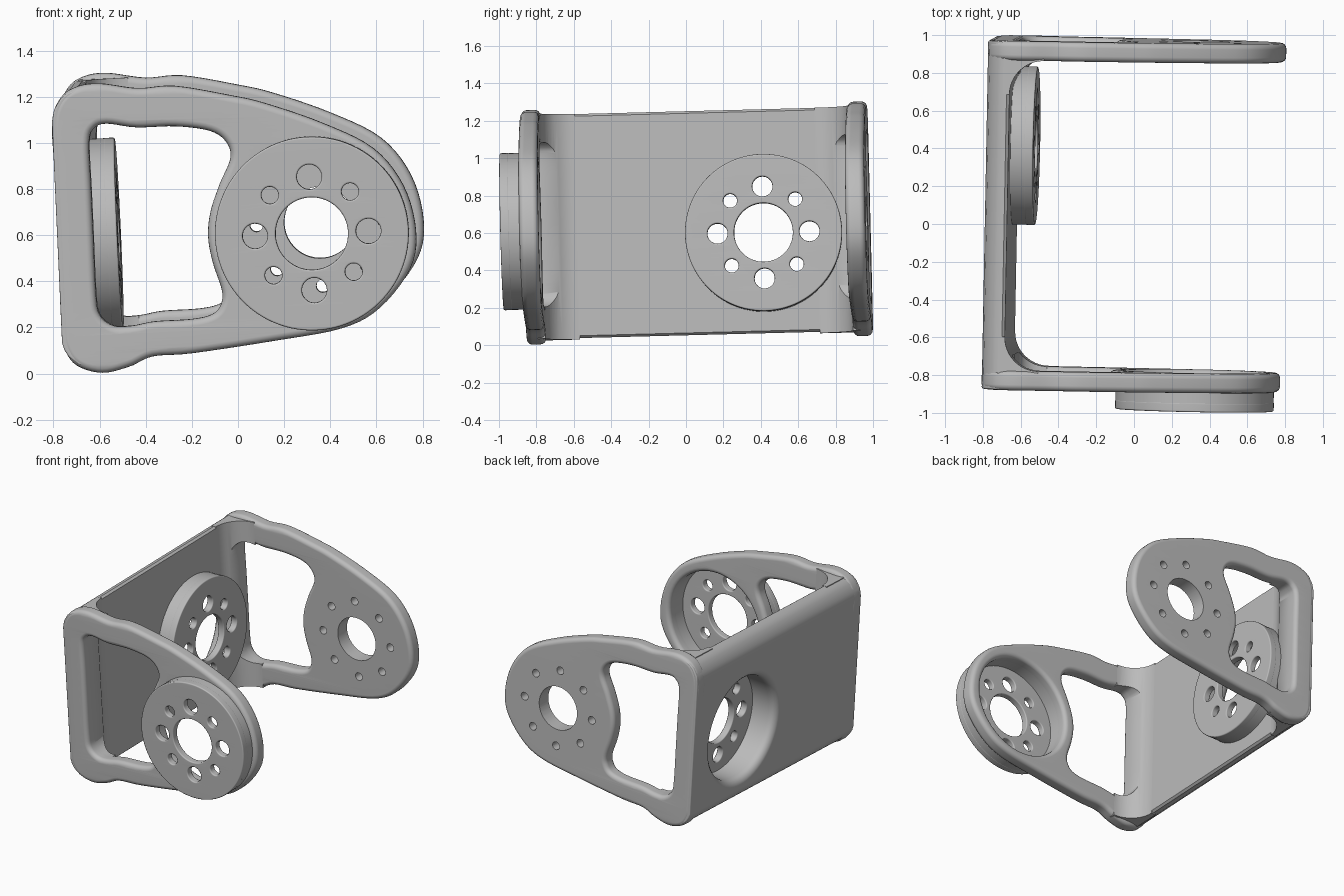
import bpy, bmesh
from math import sin, cos, pi
from mathutils import Matrix, Vector, Euler

if "Cube" in bpy.data.objects:
    bpy.data.objects.remove(bpy.data.objects["Cube"])

grey = bpy.data.materials.new("plain_grey")
grey.use_nodes = True
grey.diffuse_color = (0.5, 0.5, 0.5, 1)
grey.node_tree.nodes["Principled BSDF"].inputs["Base Color"].default_value = (0.5, 0.5, 0.5, 1)

# The whole bracket sits slightly tilted
TILT = Matrix.Translation((0, 0, 0.65)) @ Euler((0.026, -0.045, -0.02)).to_matrix().to_4x4()
WALL_OUT, WALL_IN = -0.768, -0.645
ARM_MID, ARM_HALF, MID = 0.8735, 0.0515, 0.0475
HUB_Z = -0.033


def side_frame(y):
    """Profile in x and z, thickness along y."""
    return Matrix.Translation((0, y, 0)) @ Matrix.Rotation(pi / 2, 4, 'X')


def wall_frame(x):
    """Profile in y and z, thickness along x."""
    return Matrix(((0, 0, 1, x), (1, 0, 0, 0), (0, 1, 0, 0), (0, 0, 0, 1)))


def circle(cx, cy, r, n=64):
    return [(cx + r * cos(2 * pi * i / n), cy + r * sin(2 * pi * i / n)) for i in range(n)]


def smooth(pts, n=5):
    """Closed rounded loop through the points."""
    p = [Vector(q) for q in pts]
    out = []
    for i in range(len(p)):
        a, b, c, d = p[i - 1], p[i], p[(i + 1) % len(p)], p[(i + 2) % len(p)]
        for k in range(n):
            t = k / n
            out.append(0.5 * (2 * b + (c - a) * t + (2 * a - 5 * b + 4 * c - d) * t * t
                              + (3 * b - a - 3 * c + d) * t ** 3))
    return out


def add_mesh(name, mesh, frame):
    mesh.name = name
    mesh.transform(TILT @ frame)
    if not mesh.materials:
        mesh.materials.append(grey)
    ob = bpy.data.objects.new(name, mesh)
    bpy.context.collection.objects.link(ob)
    return ob


def plate(name, loops, half, bevel, frame):
    """Flat plate with holes and rounded rims."""
    cu = bpy.data.curves.new(name, 'CURVE')
    cu.dimensions, cu.fill_mode = '2D', 'BOTH'
    cu.extrude, cu.bevel_depth, cu.bevel_resolution = half - bevel, bevel, 3
    cu.offset = -bevel
    for loop in loops:
        sp = cu.splines.new('POLY')
        sp.points.add(len(loop) - 1)
        for pt, q in zip(sp.points, loop):
            pt.co = (q[0], q[1], 0, 1)
        sp.use_cyclic_u = True
    tmp = bpy.data.objects.new(name + "_curve", cu)
    bpy.context.collection.objects.link(tmp)
    dg = bpy.context.evaluated_depsgraph_get()
    mesh = bpy.data.meshes.new_from_object(tmp.evaluated_get(dg))
    bpy.data.objects.remove(tmp)
    bm = bmesh.new()
    bm.from_mesh(mesh)
    bmesh.ops.remove_doubles(bm, verts=bm.verts, dist=0.00005)
    bmesh.ops.recalc_face_normals(bm, faces=bm.faces)
    bm.to_mesh(mesh)
    bm.free()
    return add_mesh(name, mesh, frame)


def lathe(name, profile, frame):
    """Turned solid; the profile runs from axis to axis as radius, height."""
    bm = bmesh.new()
    vs = [bm.verts.new((r, 0, h)) for r, h in profile]
    es = [bm.edges.new(e) for e in zip(vs, vs[1:])]
    bmesh.ops.spin(bm, geom=vs + es, cent=(0, 0, 0), axis=(0, 0, 1), angle=2 * pi, steps=64)
    bmesh.ops.remove_doubles(bm, verts=bm.verts, dist=0.0001)
    bmesh.ops.recalc_face_normals(bm, faces=bm.faces)
    mesh = bpy.data.meshes.new(name)
    bm.to_mesh(mesh)
    bm.free()
    return add_mesh(name, mesh, frame)


def cut(ob, cutter):
    mod = ob.modifiers.new("cut", 'BOOLEAN')
    mod.operation, mod.solver, mod.object = 'DIFFERENCE', 'EXACT', cutter
    dg = bpy.context.evaluated_depsgraph_get()
    mesh = bpy.data.meshes.new_from_object(ob.evaluated_get(dg))
    ob.modifiers.clear()
    ob.data = mesh


outline = smooth([
    (-.768, .3), (-.768, .5), (-.727, .6), (-.656, .645), (-.555, .655), (-.391, .627),
    (-.231, .63), (.007, .579), (.156, .538), (.402, .441), (.617, .322), (.74, .156),
    (.786, -.042), (.754, -.206), (.616, -.37), (.447, -.452), (.145, -.494), (-.208, -.531),
    (-.378, -.537), (-.48, -.576), (-.6, -.598), (-.71, -.561), (-.76, -.483),
    (-.768, -.38), (-.768, -.1)])
window = smooth([
    (-.612, .2), (-.612, .4), (-.589, .461), (-.533, .48), (-.404, .458), (-.234, .455),
    (-.085, .428), (-.017, .375), (-.004, .304), (-.055, .196), (-.1, .078), (-.115, -.03),
    (-.1, -.142), (-.066, -.264), (-.073, -.324), (-.11, -.365), (-.2, -.383), (-.362, -.386),
    (-.462, -.4), (-.543, -.396), (-.6, -.346), (-.612, -.25), (-.612, 0)])
HUB = (0.337, HUB_Z)
parts = []

# Arms: the front one opens into the hub cup, the back one is drilled
front_arm = plate("front_arm", [outline, window, circle(*HUB, .365)], ARM_HALF, .03,
                  side_frame(MID - ARM_MID))
back_arm = plate("back_arm", [outline, window], ARM_HALF, .03, side_frame(MID + ARM_MID))
drills = [circle(*HUB, .155)] + [
    circle(HUB[0] + .275 * cos(k * pi / 4), HUB[1] + .275 * sin(k * pi / 4), .028, 24)
    for k in range(8)]
drill_cutter = plate("drill_cutter", drills, .2, 0, side_frame(MID + ARM_MID))
cut(back_arm, drill_cutter)

# Wall joining the arms, with a round recess on its outer side
section = [(WALL_OUT, -.46), (WALL_OUT, .5), (-.757, .55), (-.727, .597), (-.695, .622),
           (-.66, .632), (WALL_IN, .62), (WALL_IN, -.555), (-.66, -.567), (-.7, -.558),
           (-.742, -.522), (-.76, -.49)]
wall = plate("wall", [section], ARM_MID + ARM_HALF - .003, .008, side_frame(MID))
recess_cutter = lathe("recess_cutter", [
    (0, -.1), (.415, -.1), (.415, 0), (.393, .006), (.376, .02), (.367, .038), (.365, .06),
    (.365, .2), (0, .2)], wall_frame(WALL_OUT) @ Matrix.Translation((.403, HUB_Z, 0)))
cut(wall, recess_cutter)

# Rounded inner corners between wall and arms
window_cutter = plate("window_cutter", [window], 1.2, 0, side_frame(0))
R, FACE = .18, ARM_MID - ARM_HALF
arc = [(WALL_IN + R - R * cos(i * pi / 24), FACE - R + R * sin(i * pi / 24)) for i in range(13)]
corner = arc + [(WALL_IN + R, FACE + .04), (-.68, FACE + .04), (-.68, FACE - R)]
for name, s in (("front_corner", -1), ("back_corner", 1)):
    ob = plate(name, [[(x, MID + s * y) for x, y in corner]], .603, 0,
               Matrix.Translation((0, 0, .029)))
    cut(ob, window_cutter)
    cut(ob, recess_cutter)
    parts.append(ob)


# Hub cups: a ring and a drilled face
def hub(name, cx, frame, ring_from, face):
    holes = [circle(cx, HUB_Z, .157)] + [
        circle(cx + .246 * cos(k * pi / 4), HUB_Z + .246 * sin(k * pi / 4),
               .037 if k % 2 else .054, 32) for k in range(8)]
    mid, half = (ring_from + face - .012) / 2, (face - .012 - ring_from) / 2
    ring = plate(name + "_ring", [circle(cx, HUB_Z, .419, 96), circle(cx, HUB_Z, .365)],
                 half, 0, frame @ Matrix.Translation((0, 0, mid)))
    cap = plate(name + "_face", [circle(cx, HUB_Z, .42, 96)] + holes, .025, .008,
                frame @ Matrix.Translation((0, 0, face - .025)))
    parts.extend((ring, cap))


hub("front_hub", HUB[0], side_frame(0), .826, .98)
hub("wall_hub", .403, wall_frame(0), -.70, -.525)

for cutter in (drill_cutter, recess_cutter, window_cutter):
    bpy.data.objects.remove(cutter)

# Smooth shading with crisp edges
parts += [front_arm, back_arm, wall]
bpy.ops.object.select_all(action='DESELECT')
for ob in parts:
    ob.select_set(True)
bpy.context.view_layer.objects.active = wall
bpy.ops.object.shade_smooth_by_angle(angle=0.6)
for ob in parts:
    ob.modifiers.new("even_shading", 'WEIGHTED_NORMAL').keep_sharp = True
